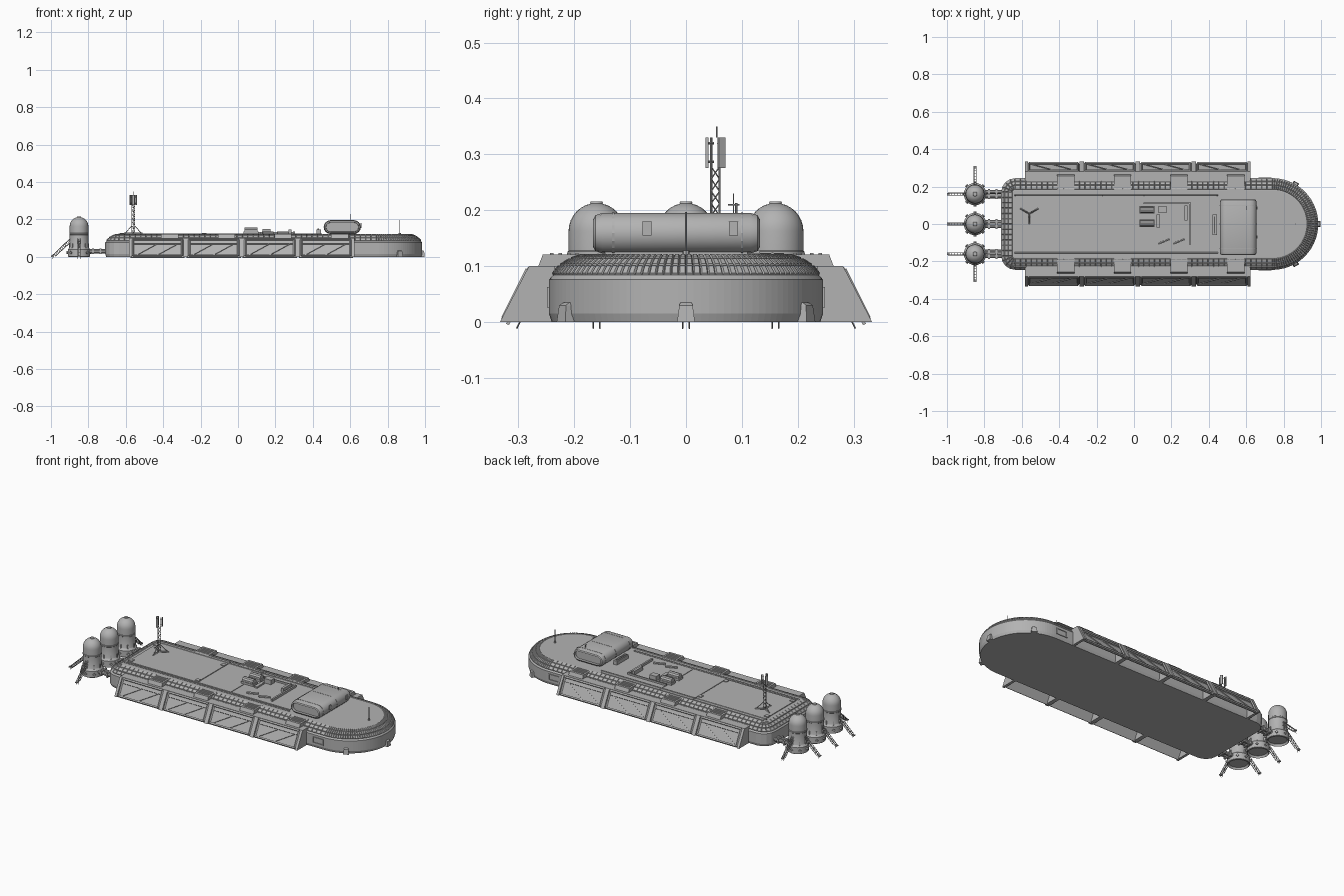
import bpy, bmesh, math
from mathutils import Vector, Matrix

cube = bpy.data.objects.get("Cube")
if cube:
    bpy.data.objects.remove(cube, do_unlink=True)

grey = bpy.data.materials.new("hull grey")
grey.use_nodes = True
tone = (0.45, 0.45, 0.45, 1)
grey.diffuse_color = tone
grey.node_tree.nodes["Principled BSDF"].inputs["Base Color"].default_value = tone


def finish(name, bm, smooth=False):
    bmesh.ops.recalc_face_normals(bm, faces=bm.faces[:])
    me = bpy.data.meshes.new(name)
    bm.to_mesh(me)
    bm.free()
    me.materials.append(grey)
    ob = bpy.data.objects.new(name, me)
    bpy.context.collection.objects.link(ob)
    if smooth:
        bpy.ops.object.select_all(action="DESELECT")
        ob.select_set(True)
        bpy.context.view_layer.objects.active = ob
        bpy.ops.object.shade_smooth_by_angle(angle=math.radians(35))
    return ob


def box(bm, lo, hi):
    lo, hi = Vector(lo), Vector(hi)
    m = Matrix.Translation((lo + hi) / 2) @ Matrix.Diagonal((*(hi - lo), 1))
    bmesh.ops.create_cube(bm, size=1, matrix=m)


def bar(bm, p, q, r, sides=4, r2=None):
    p, q = Vector(p), Vector(q)
    rot = (q - p).to_track_quat("Z", "Y").to_matrix().to_4x4()
    bmesh.ops.create_cone(bm, cap_ends=True, segments=sides, radius1=r, radius2=r if r2 is None else r2,
                          depth=(q - p).length, matrix=Matrix.Translation((p + q) / 2) @ rot)


def loft(bm, rings):
    """Bridge equal-length rings of points and cap both ends; return the bands of faces."""
    vs = [[bm.verts.new(p) for p in ring] for ring in rings]
    n = len(vs[0])
    bands = [[bm.faces.new((a[i], a[(i + 1) % n], b[(i + 1) % n], b[i])) for i in range(n)]
             for a, b in zip(vs, vs[1:])]
    bm.faces.new(vs[0][::-1])
    bm.faces.new(vs[-1])
    return bands


def prism(bm, pts, vec):
    loft(bm, [[Vector(p) for p in pts], [Vector(p) + Vector(vec) for p in pts]])


def outline(d, z):
    """Plan of the hull inset by d: round bow, straight sides, rounded stern corners."""
    w, r, xs, cx = 0.245 - d, 0.075 - d, -0.71 + d, 0.74
    half = [(cx + w * math.cos(a), w * math.sin(a)) for a in (math.pi * i / 56 for i in range(29))]
    half += [(cx + (xs + r - cx) * i / 48, w) for i in range(1, 49)]
    half += [(xs + r - r * math.sin(a), w - r + r * math.cos(a)) for a in (math.pi * i / 8 for i in range(1, 5))]
    half += [(xs, (w - r) * (1 - i / 6)) for i in range(1, 6)]
    full = half + [(xs, 0)] + [(x, -y) for x, y in reversed(half[1:])]
    return [Vector((x, y, z)) for x, y in full]


# Hull with a studded, tiled shoulder
bm = bmesh.new()
section = [(0.005, 0), (0, 0.015), (0, 0.076), (0.007, 0.084), (0.02, 0.1), (0.039, 0.112), (0.06, 0.119), (0.066, 0.12)]
bands = loft(bm, [outline(d, z) for d, z in section])
bmesh.ops.recalc_face_normals(bm, faces=bm.faces[:])
tiles = [f for band in bands[3:6] for f in band]
bmesh.ops.inset_individual(bm, faces=tiles, thickness=0.003, depth=0.004)
finish("hull", bm)

# Bow skids
bm = bmesh.new()
for a in (-60, 0, 60):
    turn = Matrix.Translation((0.74, 0, 0)) @ Matrix.Rotation(math.radians(a), 4, "Z")
    loft(bm, [[turn @ Vector(p) for p in ((0.23, -w, z), (x, -w, z), (x, w, z), (0.23, w, z))]
              for x, w, z in ((0.258, 0.016, 0), (0.255, 0.012, 0.03), (0.247, 0.01, 0.035))])
finish("bow_skids", bm)

# Hull side hatches near the bow
bm = bmesh.new()
for s in (1, -1):
    for x0, x1, z0, z1 in ((0.665, 0.735, 0.026, 0.031), (0.665, 0.735, 0.058, 0.063),
                           (0.665, 0.67, 0.026, 0.063), (0.73, 0.735, 0.026, 0.063)):
        box(bm, (x0, s * 0.245 - 0.004, z0), (x1, s * 0.245 + 0.004, z1))
finish("side_hatches", bm)


# Side galleries: four sloped, framed bays per side, open underneath
def slope(x, t, s, out=0.0):
    return Vector((x, s * (0.328 - 0.05 * t + out * 0.894), 0.1 * t + out * 0.447))


for s, side in ((1, "back"), (-1, "front")):
    ribs, panels, frames, vents = (bmesh.new() for _ in range(4))
    for k in range(5):
        x = -0.58 + 0.3 * k
        a, b = (x - 0.003 if k == 0 else x - 0.012), (x + 0.003 if k == 4 else x + 0.012)
        prism(ribs, [(a, s * y, z) for y, z in ((0.235, 0), (0.333, 0), (0.281, 0.1), (0.235, 0.1))], (b - a, 0, 0))
    box(panels, (-0.58, min(s * 0.2, s * 0.28), 0.093), (0.62, max(s * 0.2, s * 0.28), 0.1))
    for k in range(4):
        x0, x1 = -0.565 + 0.3 * k, -0.295 + 0.3 * k
        quad = [slope(x0 - 0.01, 0, s, -0.007), slope(x1 + 0.01, 0, s, -0.007),
                slope(x1 + 0.01, 0.98, s, -0.007), slope(x0 - 0.01, 0.98, s, -0.007)]
        prism(panels, quad, (0, -s * 0.005, -0.002))
        corners = [(x0 + 0.004, 0.07), (x1 - 0.004, 0.07), (x1 - 0.004, 0.93), (x0 + 0.004, 0.93)]
        for (xa, ta), (xb, tb) in zip(corners, corners[1:] + corners[:1]):
            bar(frames, slope(xa, ta, s), slope(xb, tb, s), 0.006)
        bar(frames, slope(x0, 0.73, s, -0.004), slope(x1, 0.73, s, -0.004), 0.004)
        for xa in (x0 + 0.02, x0 + 0.13):
            bar(frames, slope(xa, 0.1, s, -0.004), slope(xa + 0.11, 0.7, s, -0.004), 0.003)
        # Shoulder vent housing with louvres
        c = -0.365 + 0.303 * k
        prof = [(0.18, 0.09), (0.268, 0.09), (0.256, 0.121), (0.18, 0.121)]
        prism(vents, [(c - 0.046, s * y, z) for y, z in prof], (0.092, 0, 0))
        for i in range(4):
            y = s * (0.195 + 0.015 * i)
            box(vents, (c - 0.036, y - 0.003, 0.12), (c + 0.036, y + 0.003, 0.124))
    for name, part in (("ribs", ribs), ("panels", panels), ("frames", frames), ("vents", vents)):
        finish(f"{side}_gallery_{name}", part)

# Deck plates, hatches and rails
bm = bmesh.new()
box(bm, (-0.63, -0.14, 0.118), (-0.17, 0.175, 0.124))
box(bm, (-0.165, -0.14, 0.118), (0.05, 0.175, 0.123))
box(bm, (0.055, -0.14, 0.118), (0.44, 0.175, 0.123))
for y in (-0.155, 0.155):
    bar(bm, (-0.64, y, 0.122), (0.45, y, 0.122), 0.004)
for x in (-0.62, -0.18):
    for y in (-0.12, 0.12):
        box(bm, (x - 0.012, y - 0.012, 0.12), (x + 0.012, y + 0.012, 0.128))
finish("deck_plates", bm)

# Deck machinery
bm = bmesh.new()
for y in (0.075, 0.005):
    bar(bm, (0.035, y, 0.14), (0.105, y, 0.14), 0.018, 10)
    box(bm, (0.03, y - 0.02, 0.12), (0.11, y + 0.02, 0.135))
box(bm, (0.13, 0.06, 0.12), (0.175, 0.095, 0.15))
box(bm, (0.12, -0.02, 0.12), (0.14, 0.05, 0.132))
box(bm, (0.295, -0.11, 0.12), (0.305, 0.115, 0.136))
box(bm, (0.05, 0.108, 0.12), (0.3, 0.115, 0.133))
for x in (0.13, 0.21):
    bar(bm, (x, -0.105, 0.128), (x + 0.06, -0.08, 0.128), 0.007, 6)
box(bm, (0.27, 0.02, 0.12), (0.285, 0.1, 0.145))
box(bm, (0.42, -0.06, 0.12), (0.445, 0.05, 0.145))
bar(bm, (0.43, -0.05, 0.148), (0.43, 0.04, 0.148), 0.005, 6)
finish("deck_machinery", bm)


# Cabin: stadium section across the deck with tapered ends
def stadium(y, grow):
    pts = []
    for i in range(18):
        a = math.pi * (i if i < 9 else i - 1) / 8 - math.pi / 2
        pts.append(((0.62 if i < 9 else 0.495) + (0.036 + grow) * math.cos(a), y, 0.159 + (0.036 + grow) * math.sin(a)))
    return pts


bm = bmesh.new()
loft(bm, [stadium(y, g) for y, g in ((-0.152, -0.016), (-0.152, -0.012), (-0.166, -0.011), (-0.162, -0.004), (-0.15, 0),
                                     (0.116, 0), (0.128, -0.004), (0.132, -0.011), (0.118, -0.012), (0.118, -0.016))])
finish("cabin", bm, True)
bm = bmesh.new()
box(bm, (0.49, -0.145, 0.118), (0.63, 0.11, 0.13))
for y in (-0.13, -0.0, 0.1):
    loft(bm, [stadium(y - 0.002, 0.001), stadium(y + 0.002, 0.001)])
for y in (-0.07, 0.085):
    box(bm, (0.654, y - 0.008, 0.155), (0.659, y + 0.008, 0.18))
finish("cabin_trim", bm)

# Thin aerials on the cabin and bow
bm = bmesh.new()
bar(bm, (0.6, 0.085, 0.19), (0.6, 0.085, 0.23), 0.001, 6)
bar(bm, (0.6, 0.075, 0.21), (0.6, 0.096, 0.21), 0.001, 6)
bar(bm, (0.6, 0.09, 0.19), (0.6, 0.09, 0.213), 0.002, 6)
bar(bm, (0.865, 0, 0.118), (0.865, 0, 0.128), 0.006, 8)
bar(bm, (0.865, 0, 0.12), (0.865, 0, 0.197), 0.002, 6)
finish("aerials", bm)

# Lattice mast with three signal panels on a tripod
bm = bmesh.new()
mx, my = -0.56, 0.055


def around(a, r, z):
    a = math.radians(a)
    return Vector((mx + r * math.cos(a), my + r * math.sin(a), z))


for a in (30, 150, 270):
    bar(bm, around(a, 0.01, 0.12), around(a, 0.01, 0.33), 0.002, 6)
    bar(bm, around(a, 0.05, 0.126), around(a, 0.01, 0.165), 0.002, 6)
    bar(bm, around(a, 0, 0.126), around(a, 0.055, 0.126), 0.004)
    for i in range(7):
        z = 0.124 + 0.022 * i
        bar(bm, around(a, 0.01, z), around(a + 120, 0.01, z + 0.022), 0.0013)
    for z in (0.287, 0.32):
        bar(bm, around(a, 0.005, z), around(a, 0.016, z), 0.002)
    n = around(a, 1, 0) - around(a, 0, 0)
    t = Vector((-n.y, n.x, 0)) * 0.007
    c = around(a, 0.015, 0.276)
    prism(bm, [c - t, c + t, c + t + n * 0.005, c - t + n * 0.005], (0, 0, 0.054))
bar(bm, (mx, my, 0.33), (mx, my, 0.35), 0.001, 6)
finish("signal_mast", bm)

# Stern tanks with clamps, connecting pipes and lattice landing struts
tx = -0.85
for label, ty in (("front", -0.16), ("middle", 0), ("back", 0.16)):
    bm = bmesh.new()
    prof = [(0.05, 0.012), (0.056, 0), (0.06, 0.003), (0.06, 0.04), (0.051, 0.05), (0.05, 0.052), (0.05, 0.118),
            (0.052, 0.12), (0.052, 0.126), (0.05, 0.128)]
    prof += [(0.05 * math.cos(a), 0.163 + 0.05 * math.sin(a)) for a in (math.pi * i / 16 for i in range(8))]
    prof += [(0.012, 0.212), (0.01, 0.216)]
    loft(bm, [[(tx + r * math.cos(math.tau * i / 24), ty + r * math.sin(math.tau * i / 24), z) for i in range(24)]
              for r, z in prof])
    finish(f"{label}_tank", bm, True)

    bm = bmesh.new()
    for k in range(8):
        d = Vector((math.cos(math.pi * k / 4), math.sin(math.pi * k / 4), 0))
        p = Vector((tx, ty, 0))
        bar(bm, p + d * 0.055 + Vector((0, 0, 0.022)), p + d * 0.067 + Vector((0, 0, 0.022)), 0.008)
        bar(bm, p + d * 0.05 + Vector((0, 0, 0.045)), p + d * 0.05 + Vector((0, 0, 0.07)), 0.004)
    for off in (-0.012, 0.012):
        bar(bm, (-0.8, ty + off, 0.03), (-0.7, ty + off, 0.03), 0.011, 10)
    for x in (-0.775, -0.735):
        box(bm, (x - 0.005, ty - 0.026, 0.016), (x + 0.005, ty + 0.026, 0.044))
    finish(f"{label}_tank_fittings", bm)

    bm = bmesh.new()
    for d in [Vector((-1, 0, 0))] + ([Vector((0, math.copysign(1, ty), 0))] if ty else []):
        w = Vector((-d.y, d.x, 0)) * 0.006
        base = Vector((tx, ty, 0))
        top, foot = base + d * 0.045 + Vector((0, 0, 0.1)), base + d * 0.143 + Vector((0, 0, 0.006))
        low = Vector((0, 0, -0.022))
        for o in (w, -w):
            bar(bm, top + o, foot + o, 0.002)
            bar(bm, top + o + low, foot + o + low * 0.15 - d * 0.015, 0.002)
            for i in range(6):
                a, b = top.lerp(foot, i / 6), top.lerp(foot, (i + 1) / 6)
                bar(bm, a + o, b + o + low * 0.8, 0.0013)
                bar(bm, a + w, a - w, 0.0013)
        box(bm, foot + Vector((-0.007, -0.007, -0.006)), foot + Vector((0.007, 0.007, 0)))
    finish(f"{label}_tank_struts", bm)
